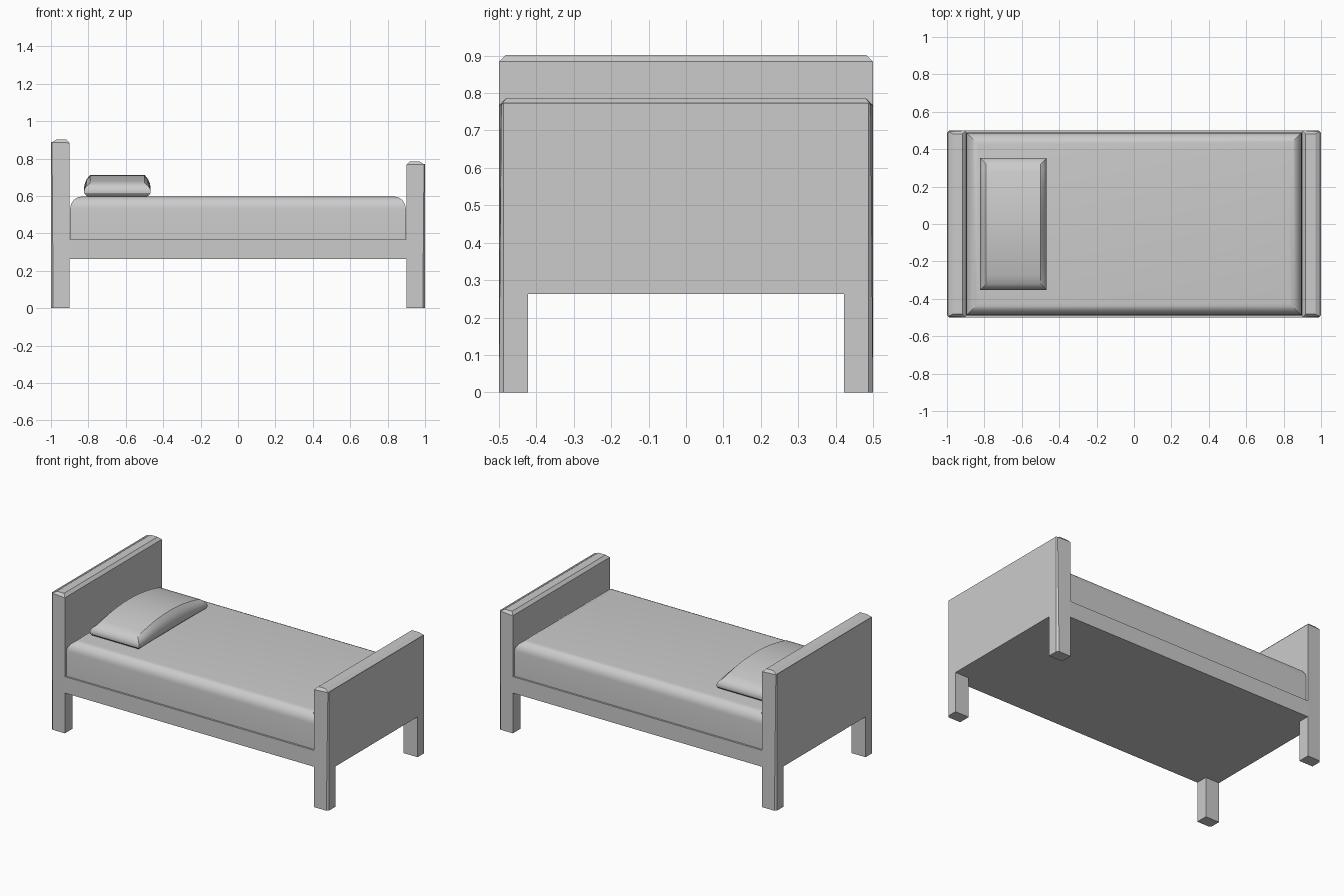
import bpy, bmesh, math

if "Cube" in bpy.data.objects:
    bpy.data.objects.remove(bpy.data.objects["Cube"])


def finish(bm, name, smooth=False):
    bmesh.ops.recalc_face_normals(bm, faces=bm.faces)
    mesh = bpy.data.meshes.new(name)
    bm.to_mesh(mesh)
    bm.free()
    obj = bpy.data.objects.new(name, mesh)
    bpy.context.collection.objects.link(obj)
    if smooth:
        bpy.ops.object.select_all(action='DESELECT')
        obj.select_set(True)
        bpy.context.view_layer.objects.active = obj
        bpy.ops.object.shade_smooth_by_angle(angle=math.radians(30))
    return obj


def box(x, y, z0, z1):
    bm = bmesh.new()
    bmesh.ops.create_cube(bm, size=1)
    for v in bm.verts:
        v.co = (v.co.x * 2 * x, v.co.y * 2 * y, z1 if v.co.z > 0 else z0)
    return bm


def bevel(bm, test, offset, segments=1):
    edges = [e for e in bm.edges if test(*(v.co for v in e.verts))]
    bmesh.ops.bevel(bm, geom=edges, offset=offset, segments=segments,
                    profile=0.5, affect='EDGES')


# End boards: arch-shaped profile with two legs, extruded in x, outer edges chamfered
def end_board(name, side, height):
    leg, under = 0.423, 0.263
    profile = [(-.5, 0), (-leg, 0), (-leg, under), (leg, under),
               (leg, 0), (.5, 0), (.5, height), (-.5, height)]
    bm = bmesh.new()
    face = bm.faces.new([bm.verts.new((side * 0.9, y, z)) for y, z in profile])
    ext = bmesh.ops.extrude_face_region(bm, geom=[face], use_keep_orig=True)
    moved = [g for g in ext['geom'] if isinstance(g, bmesh.types.BMVert)]
    bmesh.ops.translate(bm, verts=moved, vec=(side * 0.1, 0, 0))
    bmesh.ops.recalc_face_normals(bm, faces=bm.faces)
    bevel(bm, lambda a, b: all(abs(p.x) > .999 and abs(p.y) > .499 for p in (a, b)), 0.012)
    bevel(bm, lambda a, b: min(a.z, b.z) > height - 1e-4, 0.018)
    finish(bm, name)


end_board("headboard", -1, 0.902)
end_board("footboard", 1, 0.785)

# Flat base between the boards
finish(box(0.9, 0.5, 0.263, 0.37), "bed_base")

# Mattress with rounded top edges
bm = box(0.897, 0.488, 0.37, 0.597)
bevel(bm, lambda a, b: min(a.z, b.z) > 0.59, 0.065, 6)
finish(bm, "mattress", smooth=True)

# Pillow: stacked mitred outlines, bulging sides, arched along its length
CX, HX, HY, N = -0.645, 0.145, 0.32, 14
LEVELS = [(0, .012), (.1, .024), (.25, .032), (.42, .033),
          (.6, .029), (.8, .019), (1, 0)]
bm = bmesh.new()
rings = []
for t, out in LEVELS:
    sides = []
    for s in (-1, 1):
        row = []
        for i in range(N + 1):
            u = 2 * i / N - 1
            h = 0.072 + 0.044 * (1 - u * u)
            row.append(bm.verts.new((CX + s * (HX + out), u * (HY + out), 0.597 + t * h)))
        sides.append(row)
    rings.append(sides)
for (l0, r0), (l1, r1) in zip(rings, rings[1:]):
    loop0, loop1 = l0 + r0[::-1], l1 + r1[::-1]
    for i in range(len(loop0)):
        j = (i + 1) % len(loop0)
        bm.faces.new((loop0[i], loop0[j], loop1[j], loop1[i]))
for left, right in (rings[0], rings[-1]):
    for i in range(N):
        bm.faces.new((left[i], left[i + 1], right[i + 1], right[i]))
finish(bm, "pillow", smooth=True)
